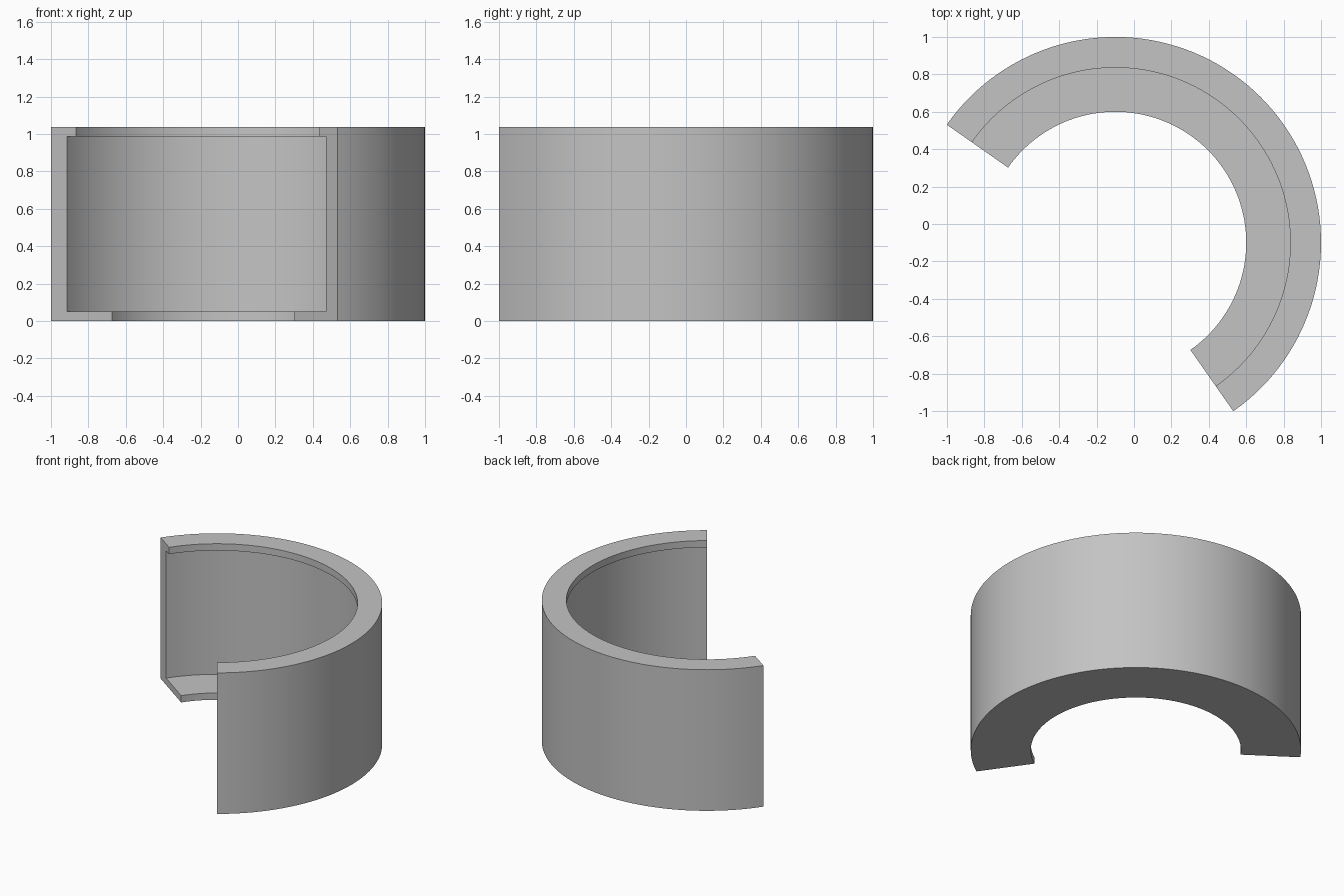
import bpy
import bmesh
import math
from mathutils import Vector

START, END, STEPS = math.radians(-55), math.radians(145), 80
OUTER = 1.1
CENTRE = Vector((1 - OUTER, 1 - OUTER, 0))
HEIGHT, LIP = 1.037, 0.05

# Wall section as (radius, height), with a wide bottom lip and a narrow top lip
SECTION = [
    (OUTER, 0), (OUTER, HEIGHT),
    (0.936, HEIGHT), (0.936, HEIGHT - LIP),
    (0.994, HEIGHT - LIP), (0.994, LIP),
    (0.7, LIP), (0.7, 0),
]

cube = bpy.data.objects.get("Cube")
if cube:
    bpy.data.objects.remove(cube, do_unlink=True)

# Plain grey material
grey = bpy.data.materials.new("grey")
grey.use_nodes = True
colour = (0.55, 0.55, 0.55, 1)
grey.diffuse_color = colour
grey.node_tree.nodes["Principled BSDF"].inputs["Base Color"].default_value = colour

# Sweep the section around the centre; both cut ends are capped
bm = bmesh.new()
direction = Vector((math.cos(START), math.sin(START), 0))
verts = [bm.verts.new(CENTRE + direction * r + Vector((0, 0, z))) for r, z in SECTION]
start_cap = bm.faces.new(verts)
result = bmesh.ops.spin(bm, geom=[start_cap, *start_cap.edges, *verts], cent=CENTRE,
                        axis=(0, 0, 1), angle=END - START, steps=STEPS)
# Restore the starting cap if the sweep consumed it
if all(v.is_valid for v in verts) and any(e.is_boundary for e in bm.edges):
    bmesh.ops.holes_fill(bm, edges=[e for e in bm.edges if e.is_boundary], sides=0)
bmesh.ops.recalc_face_normals(bm, faces=bm.faces)

mesh = bpy.data.meshes.new("curved_channel_wall")
bm.to_mesh(mesh)
bm.free()
mesh.materials.append(grey)
wall = bpy.data.objects.new("curved_channel_wall", mesh)
bpy.context.collection.objects.link(wall)

# Smooth curved sides with crisp edges
bpy.ops.object.select_all(action="DESELECT")
wall.select_set(True)
bpy.context.view_layer.objects.active = wall
bpy.ops.object.shade_smooth_by_angle(angle=math.radians(30))
